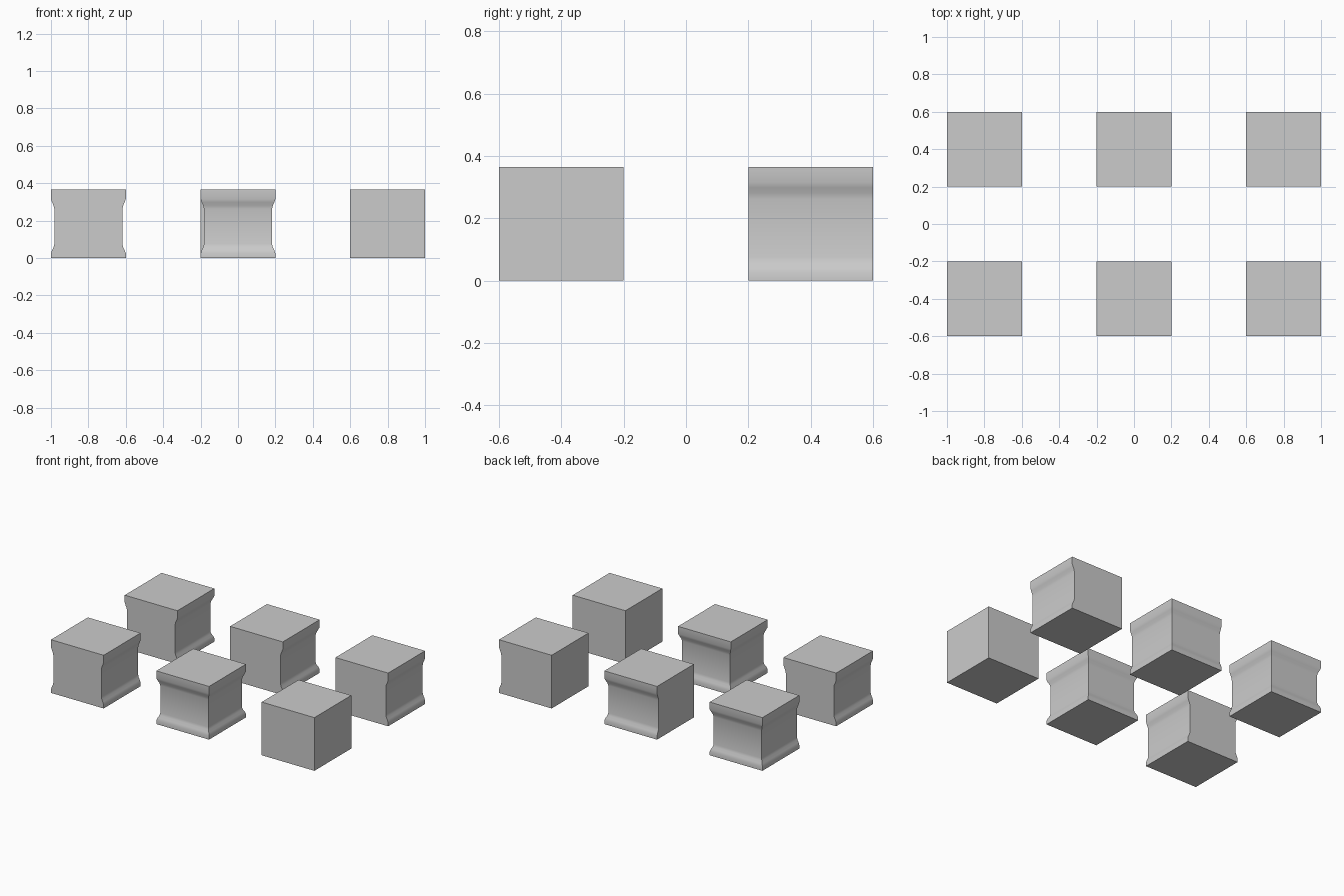
import bpy, bmesh, math

if "Cube" in bpy.data.objects:
    bpy.data.objects.remove(bpy.data.objects["Cube"])

HALF = 0.2
# Side profile: (inset, height), a shallow scoop between a foot and a lip
PROFILE = [(0, 0), (0, 0.025), (0.006, 0.042), (0.014, 0.058), (0.018, 0.075),
           (0.018, 0.262), (0.014, 0.28), (0.006, 0.298), (0, 0.315), (0, 0.365)]


def block(name, x, y, left=0, right=0, front=0, back=0):
    """Block whose flagged sides follow the scooped profile; the others stay flat."""
    bm = bmesh.new()
    rings = []
    for d, z in PROFILE:
        x0, x1 = x - HALF + d * left, x + HALF - d * right
        y0, y1 = y - HALF + d * front, y + HALF - d * back
        rings.append([bm.verts.new((px, py, z)) for px, py in
                      ((x0, y0), (x1, y0), (x1, y1), (x0, y1))])
    for a, b in zip(rings, rings[1:]):
        for i in range(4):
            j = (i + 1) % 4
            bm.faces.new((a[i], a[j], b[j], b[i]))
    bm.faces.new(rings[0][::-1])
    bm.faces.new(rings[-1])
    mesh = bpy.data.meshes.new(name)
    bm.to_mesh(mesh)
    bm.free()
    ob = bpy.data.objects.new(name, mesh)
    bpy.context.collection.objects.link(ob)
    bpy.ops.object.select_all(action='DESELECT')
    ob.select_set(True)
    bpy.context.view_layer.objects.active = ob
    bpy.ops.object.shade_smooth_by_angle(angle=math.radians(45))


# Front row
block("block_opposite_sides", -0.8, -0.4, left=1, right=1)
block("block_all_sides", 0, -0.4, left=1, right=1, front=1, back=1)
block("block_plain", 0.8, -0.4)
# Back row
block("block_three_sides", -0.8, 0.4, left=1, right=1, back=1)
block("block_corner", 0, 0.4, right=1, back=1)
block("block_one_side", 0.8, 0.4, right=1)
